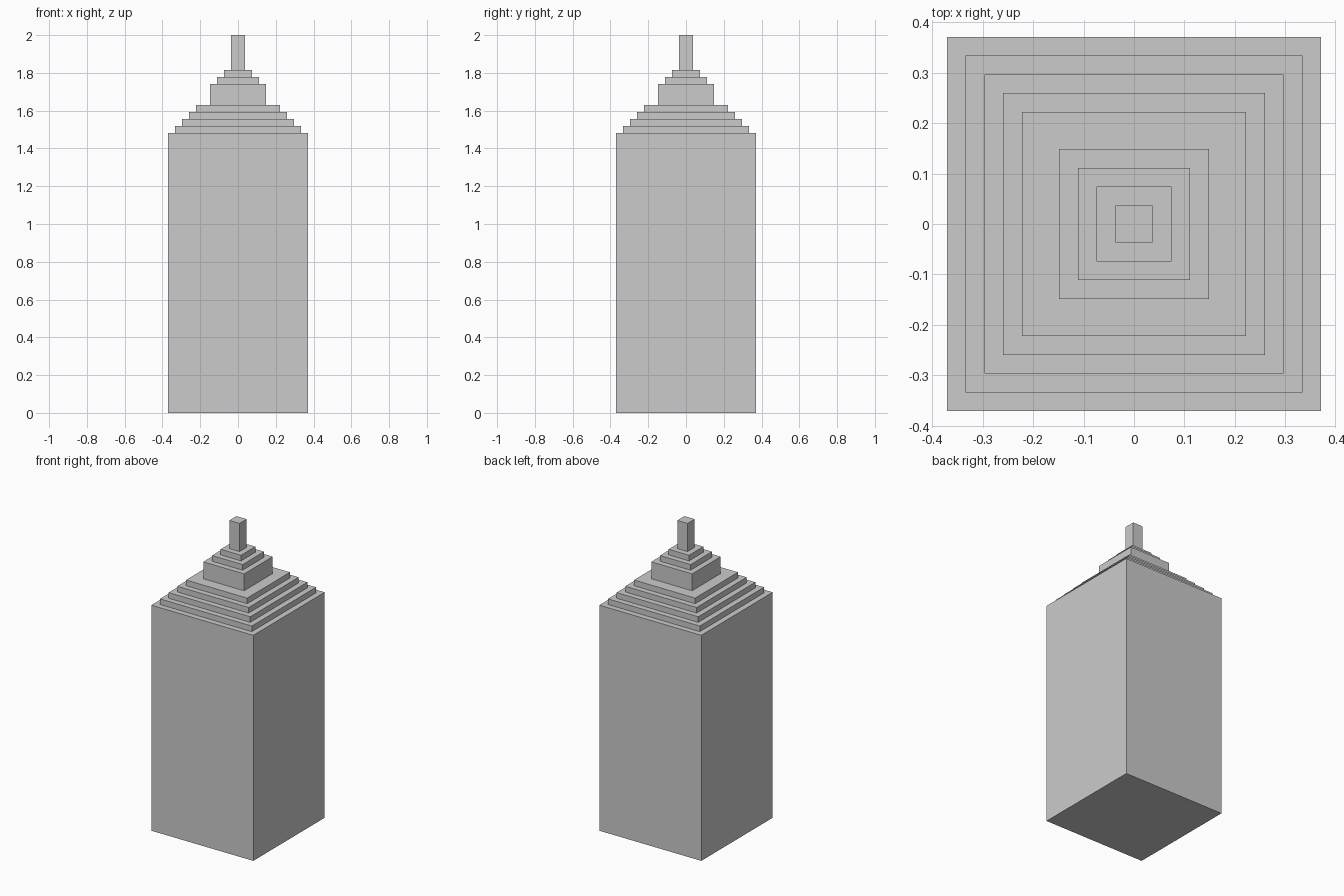
import bpy
import bmesh
from mathutils import Matrix

if "Cube" in bpy.data.objects:
    bpy.data.objects.remove(bpy.data.objects["Cube"])

U = 2 / 54  # the tower is 54 modules tall


def box(name, half, z0, z1):
    """Square block, given half width and bottom/top in modules."""
    bm = bmesh.new()
    size = Matrix.Diagonal((2 * half * U, 2 * half * U, (z1 - z0) * U, 1))
    centre = Matrix.Translation((0, 0, (z0 + z1) / 2 * U))
    bmesh.ops.create_cube(bm, size=1, matrix=centre @ size)
    mesh = bpy.data.meshes.new(name)
    bm.to_mesh(mesh)
    bm.free()
    bpy.context.collection.objects.link(bpy.data.objects.new(name, mesh))


# Name, half width and height of each block, from the ground up
tiers = [("tower_shaft", 10, 40)]
tiers += [(f"roof_step_{i + 1}", 9 - i, 1) for i in range(4)]
tiers += [("crown_block", 4, 3),
          ("crown_step_1", 3, 1),
          ("crown_step_2", 2, 1),
          ("spire", 1, 5)]

# Stack the blocks
z = 0
for name, half, height in tiers:
    box(name, half, z, z + height)
    z += height
